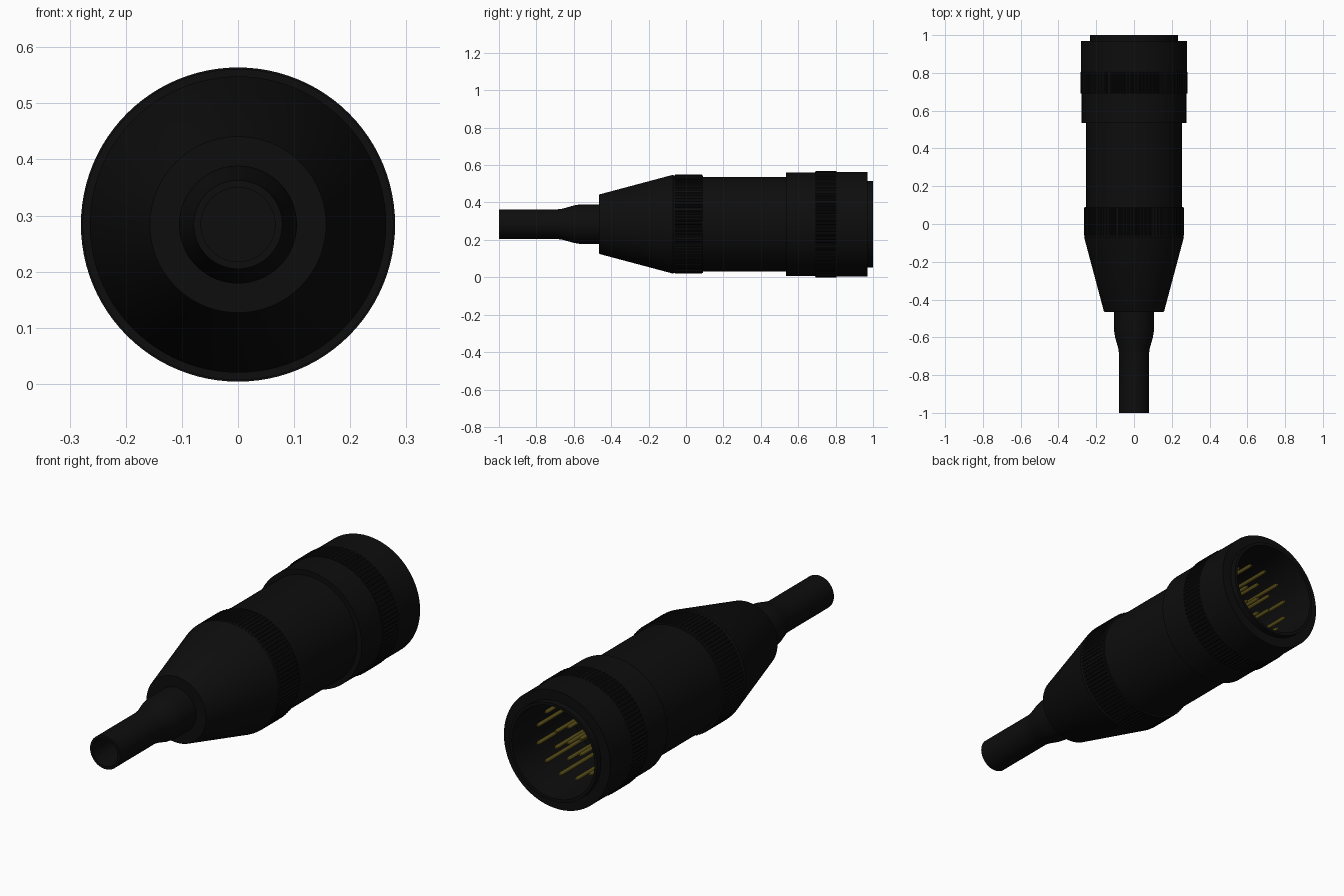
import bpy, bmesh, math
from mathutils import Matrix

cube = bpy.data.objects.get("Cube")
if cube:
    bpy.data.objects.remove(cube)

AXIS_Z = 0.284


def material(name, colour):
    m = bpy.data.materials.new(name)
    m.use_nodes = True
    m.diffuse_color = (*colour, 1)
    m.node_tree.nodes["Principled BSDF"].inputs["Base Color"].default_value = (*colour, 1)
    return m


black = material("black", (0.004, 0.004, 0.004))
gold = material("dark gold", (0.09, 0.07, 0.008))


def finish(name, bm, mat):
    bmesh.ops.remove_doubles(bm, verts=bm.verts, dist=1e-5)
    bmesh.ops.recalc_face_normals(bm, faces=bm.faces)
    mesh = bpy.data.meshes.new(name)
    bm.to_mesh(mesh)
    bm.free()
    mesh.materials.append(mat)
    ob = bpy.data.objects.new(name, mesh)
    bpy.context.collection.objects.link(ob)
    bpy.ops.object.select_all(action='DESELECT')
    ob.select_set(True)
    bpy.context.view_layer.objects.active = ob
    bpy.ops.object.shade_smooth_by_angle(angle=math.radians(30))
    return ob


def lathe(name, profile, mat, x=0, z=0, steps=96):
    """Spin (y, radius) points around a line parallel to the y axis."""
    bm = bmesh.new()
    verts = [bm.verts.new((r, y, 0)) for y, r in profile]
    edges = [bm.edges.new(pair) for pair in zip(verts, verts[1:])]
    bmesh.ops.spin(bm, geom=verts + edges, cent=(0, 0, 0), axis=(0, 1, 0),
                   angle=math.tau, steps=steps, use_merge=True)
    bmesh.ops.translate(bm, verts=bm.verts, vec=(x, 0, AXIS_Z + z))
    return finish(name, bm, mat)


def knurl(name, y0, y1, low, high, teeth, mat):
    """Grip band with straight ridges running along the axis."""
    bm = bmesh.new()
    ring = []
    for i in range(teeth * 4):
        r = high if i % 4 < 2 else low
        a = math.tau * i / (teeth * 4)
        ring.append(bm.verts.new((r * math.cos(a), y0, AXIS_Z + r * math.sin(a))))
    face = bm.faces.new(ring)
    out = bmesh.ops.extrude_face_region(bm, geom=[face])
    moved = [v for v in out["geom"] if isinstance(v, bmesh.types.BMVert)]
    bmesh.ops.translate(bm, verts=moved, vec=(0, y1 - y0, 0))
    # The ends are open so the coupling cavity stays clear
    bmesh.ops.delete(bm, geom=[f for f in bm.faces if len(f.verts) > 4], context='FACES_ONLY')
    return finish(name, bm, mat)


# Hollow cable sleeve with a flared strain relief
lathe("cable_sleeve", [(-0.75, 0), (-0.75, 0.066), (-1, 0.066), (-1, 0.079), (-0.69, 0.079),
                       (-0.66, 0.083), (-0.6, 0.1), (-0.57, 0.105), (-0.4, 0.105)], black)

# Tapered rear shell and its grip band
lathe("tapered_shell", [(-0.44, 0.09), (-0.465, 0.105), (-0.465, 0.157), (-0.46, 0.16),
                        (-0.07, 0.264), (-0.065, 0.261), (0.09, 0.261), (0.09, 0.24)], black)
knurl("shell_grip", -0.06, 0.085, 0.259, 0.265, 90, black)

# Main barrel
lathe("barrel", [(0.08, 0.253), (0.54, 0.253)], black)

# Coupling ring and its grip band
lathe("coupling_ring", [(0.535, 0.25), (0.535, 0.277), (0.69, 0.277), (0.69, 0.28),
                        (0.97, 0.28), (0.97, 0.225)], black)
knurl("coupling_grip", 0.692, 0.805, 0.279, 0.284, 90, black)

# Open socket with the insert that holds the contacts
lathe("socket_wall", [(0.9, 0.232), (1, 0.232), (1, 0.218), (0.55, 0.218)], black)
lathe("contact_insert", [(0.55, 0.219), (0.55, 0)], black)

# Round-tipped contact pins in concentric circles
rings = [(0, 1, 0.009), (0.075, 6, 0.009), (0.165, 12, 0.009)]
for radius, count, r in rings:
    for i in range(count):
        a = math.tau * (i + 0.5) / count
        lathe("contact_pin", [(0.54, r), (0.88, r), (0.888, r * 0.7), (0.891, 0)], gold,
              radius * math.cos(a), radius * math.sin(a), 12)
